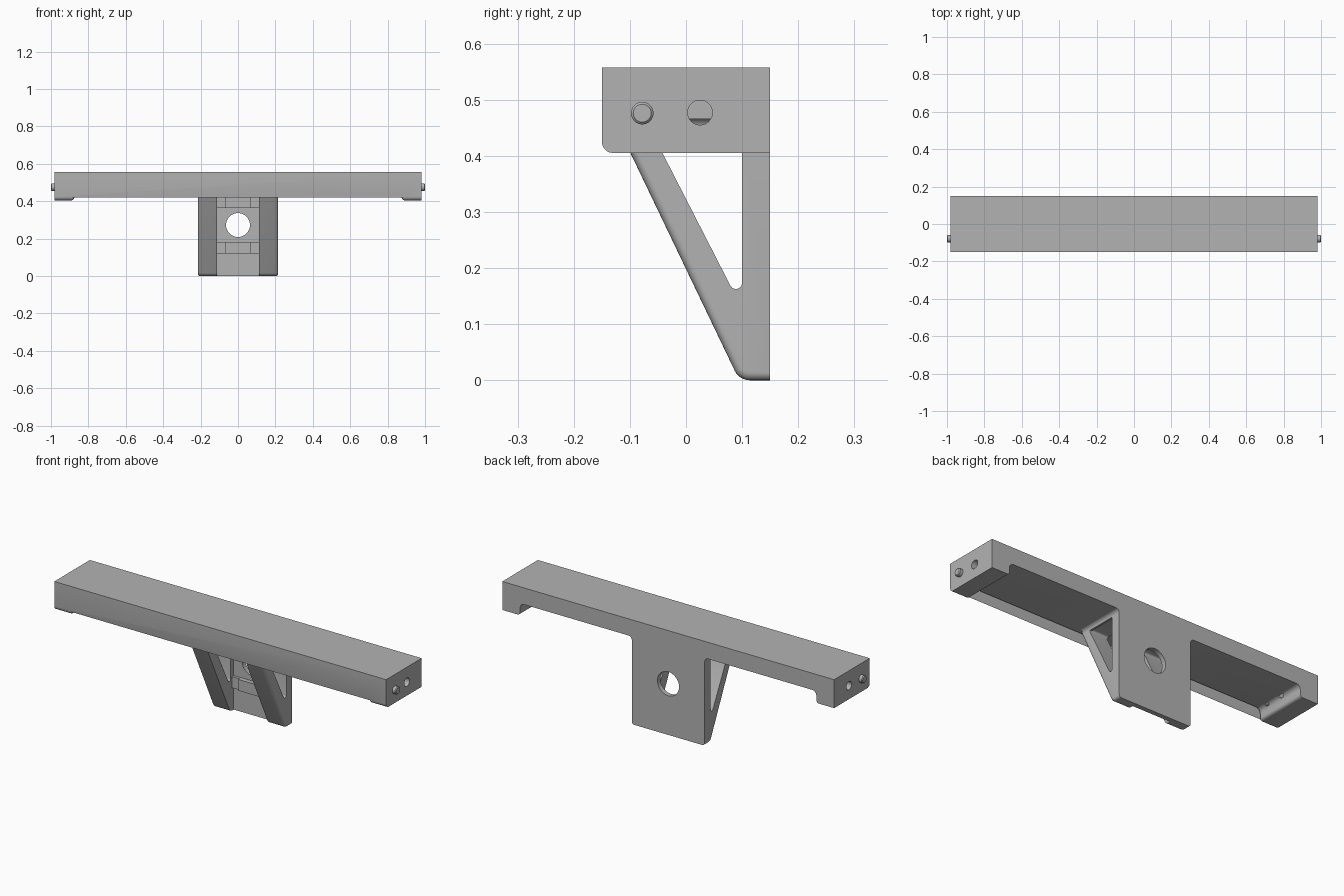
import bpy, bmesh, math
from mathutils import Vector, Matrix

if "Cube" in bpy.data.objects:
    bpy.data.objects.remove(bpy.data.objects["Cube"])

grey = bpy.data.materials.new("matte grey")
grey.use_nodes = True
colour = (0.45, 0.45, 0.45, 1)
grey.diffuse_color = colour
grey.node_tree.nodes["Principled BSDF"].inputs["Base Color"].default_value = colour


def rounded(points, steps=6):
    """Outline from (u, v, radius) corners, each replaced by an arc."""
    out = []
    for i, (u, v, r) in enumerate(points):
        p = Vector((u, v))
        if not r:
            out.append(p)
            continue
        a = (Vector(points[i - 1][:2]) - p).normalized()
        b = (Vector(points[(i + 1) % len(points)][:2]) - p).normalized()
        half = a.angle(b) / 2
        centre = p + (a + b).normalized() * r / math.sin(half)
        reach = r / math.tan(half)
        start, end = p + a * reach - centre, p + b * reach - centre
        s, e = start.normalized(), end.normalized()
        out += [centre + s.slerp(e, k / steps) * r for k in range(steps + 1)]
    return out


def prism(name, outline, axis, lo, hi, bevel=0, pick=None):
    """Extrude an outline along x (outline is y,z) or y (outline is x,z)."""
    bm = bmesh.new()
    place = (lambda p: (lo, p[0], p[1])) if axis == "x" else (lambda p: (p[0], lo, p[1]))
    face = bm.faces.new([bm.verts.new(place(p)) for p in outline])
    ext = bmesh.ops.extrude_face_region(bm, geom=[face])
    move = Vector((hi - lo, 0, 0)) if axis == "x" else Vector((0, hi - lo, 0))
    bmesh.ops.translate(bm, vec=move,
                        verts=[g for g in ext["geom"] if isinstance(g, bmesh.types.BMVert)])
    bmesh.ops.recalc_face_normals(bm, faces=bm.faces)
    if bevel:
        bmesh.ops.bevel(bm, geom=[e for e in bm.edges if pick(*[v.co for v in e.verts])],
                        offset=bevel, segments=5, profile=0.5, affect="EDGES")
    return finish(name, bm)


def finish(name, bm):
    mesh = bpy.data.meshes.new(name)
    bm.to_mesh(mesh)
    bm.free()
    mesh.materials.append(grey)
    obj = bpy.data.objects.new(name, mesh)
    bpy.context.collection.objects.link(obj)
    return obj


def cylinder(name, axis, centre, radius, length, chamfer=0):
    bm = bmesh.new()
    bmesh.ops.create_cone(bm, cap_ends=True, segments=32, radius1=radius,
                          radius2=radius, depth=length)
    if chamfer:
        rims = [e for e in bm.edges if abs(e.verts[0].co.z - e.verts[1].co.z) < 1e-5]
        bmesh.ops.bevel(bm, geom=rims, offset=chamfer, segments=1, affect="EDGES")
    turn = Matrix.Rotation(math.pi / 2, 4, "Y" if axis == "x" else "X")
    bmesh.ops.transform(bm, matrix=Matrix.Translation(centre) @ turn, verts=bm.verts)
    return finish(name, bm)


def box(name, x0, x1, y0, y1, z0, z1):
    return prism(name, [(x0, z0), (x1, z0), (x1, z1), (x0, z1)], "y", y0, y1)


def combine(target, tool, operation):
    mod = target.modifiers.new("combine", "BOOLEAN")
    mod.operation, mod.object, mod.solver = operation, tool, "EXACT"
    bpy.context.view_layer.objects.active = target
    bpy.ops.object.modifier_apply(modifier=mod.name)
    bpy.data.objects.remove(tool)


# Long bar with a lug hanging from each end, front edges rounded
END, TOP, UNDER, FOOT = 0.98, 0.557, 0.468, 0.405
half_bar = [(END, FOOT, 0), (END, TOP, 0)]
inner = [(0.88, UNDER, 0.025), (0.865, FOOT, 0.02)]
outline = rounded(half_bar + [(-x, z, r) for x, z, r in reversed(half_bar)]
                  + [(-0.875, FOOT, 0.015), (-0.875, UNDER, 0.025),
                     (0.875, UNDER, 0.025), (0.875, FOOT, 0.015)])
bar = prism("mounting_bar", outline, "y", -0.15, 0.15, 0.02,
            lambda a, b: a.y < -0.149 and b.y < -0.149
            and not (abs(a.x) > 0.979 and abs(b.x) > 0.979))

# Triangular bracket body, its outer sloping and bottom edges rounded
W = 0.215
side = rounded([(0.15, 0, 0), (0.095, 0, 0.03), (-0.135, 0.48, 0), (0.15, 0.48, 0)])
bracket = prism("bracket", side, "x", -W, W, 0.014,
                lambda a, b: abs(a.x - b.x) < 1e-4 and max(a.y, b.y) - min(a.y, b.y) > 1e-5
                and not (a.z > 0.47 and b.z > 0.47))

# Triangular window through both gussets
window = rounded([(0.1, 0.128, 0.011), (0.1, 0.452, 0.01), (-0.066, 0.452, 0.01)])
combine(bracket, prism("window_cutter", window, "x", -1, 1), "DIFFERENCE")

# Open pocket between the gussets leaving a thin back plate
pocket = rounded([(-0.113, -0.1, 0), (0.113, -0.1, 0), (0.113, 0.46, 0.03), (-0.113, 0.46, 0.03)])
combine(bracket, prism("pocket_cutter", pocket, "y", -0.4, 0.125), "DIFFERENCE")

# Stepped ledges above and below the bolt hole
for z0, z1 in ((0.122, 0.182), (0.365, 0.422)):
    combine(bracket, box("ledge", -0.12, 0.12, 0.11, 0.14, z0, z1), "UNION")
    combine(bracket, box("ledge_step", -0.068, 0.068, 0.101, 0.14, z0, z1), "UNION")
combine(bracket, cylinder("bolt_cutter", "y", (0, 0.1, 0.273), 0.064, 0.4), "DIFFERENCE")

# Join the bracket to the bar
combine(bar, bracket, "UNION")

for s in (-1, 1):
    # Concave fillet where the bracket meets the bar
    fillet = rounded([(s * 0.205, 0.475, 0), (s * 0.205, 0.447, 0), (s * W, 0.447, 0),
                      (s * W, UNDER, 0.02), (s * 0.236, UNDER, 0), (s * 0.236, 0.475, 0)])
    combine(bar, prism("fillet", fillet, "y", -0.11, 0.15), "UNION")
    # Socket through the lug and a chamfered peg beside it
    combine(bar, cylinder("socket_cutter", "x", (s * 0.93, 0.025, 0.477), 0.022, 0.14), "DIFFERENCE")
    peg = cylinder("left_peg" if s > 0 else "right_peg", "x",
                   (s * 0.93, -0.078, 0.476), 0.02, 0.14, 0.004)

# Smooth the rounded edges and keep the sharp ones
for obj in bpy.context.collection.objects:
    if obj.type == "MESH":
        bpy.ops.object.select_all(action="DESELECT")
        obj.select_set(True)
        bpy.context.view_layer.objects.active = obj
        bpy.ops.object.shade_smooth_by_angle(angle=math.radians(30))
